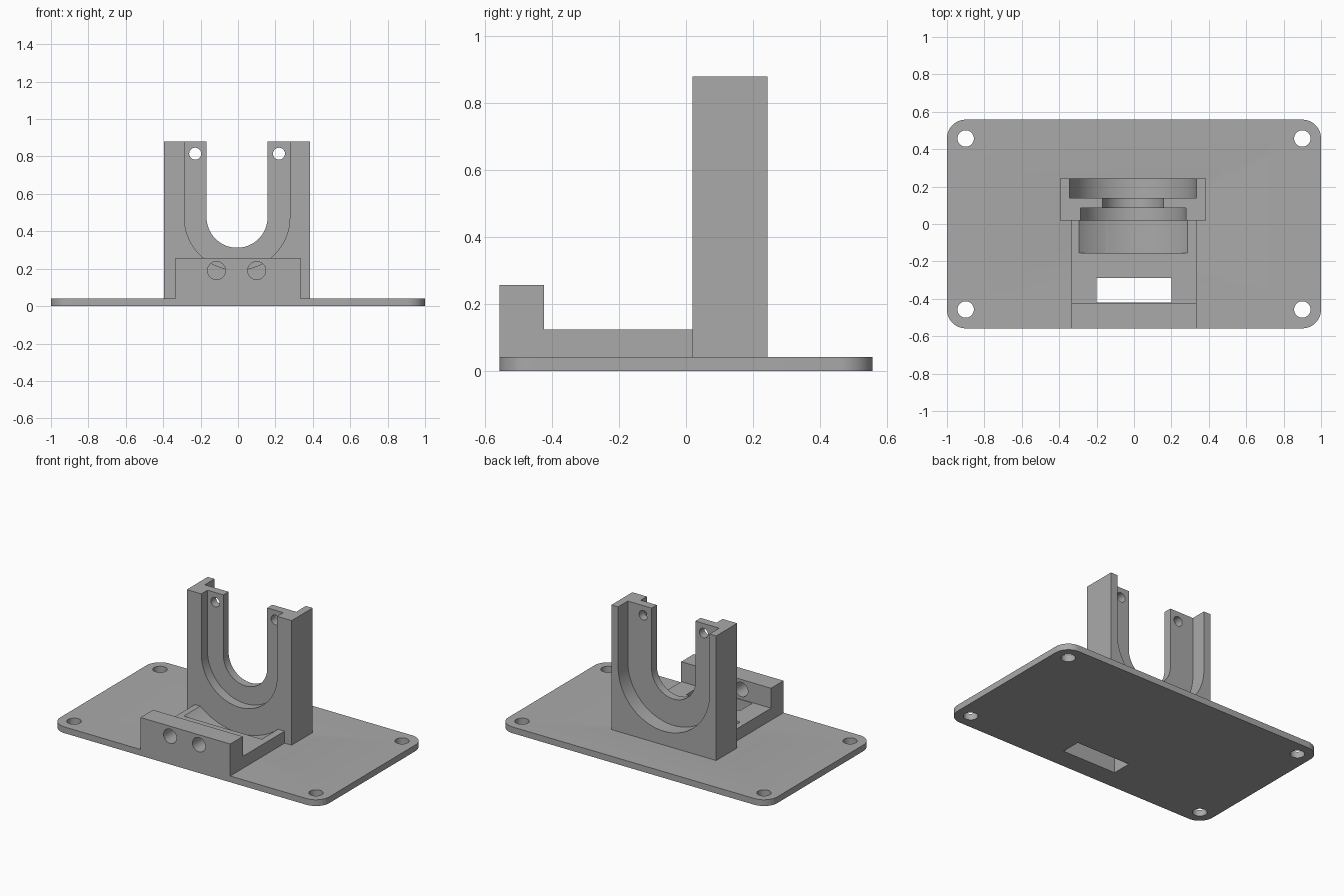
import bpy, bmesh, math
from mathutils import Matrix

cube = bpy.data.objects.get("Cube")
if cube:
    bpy.data.objects.remove(cube, do_unlink=True)

# Single grey plastic
grey = bpy.data.materials.new("grey plastic")
grey.use_nodes = True
grey.diffuse_color = (0.4, 0.4, 0.4, 1)
grey.node_tree.nodes["Principled BSDF"].inputs["Base Color"].default_value = (0.4, 0.4, 0.4, 1)

PLATE_TOP = 0.042
MID_X, ARC_Z = -0.005, 0.475      # shared axis of the motor cradle


def arc(cx, cy, r, start, end, n):
    """Points along an arc, angles in degrees."""
    return [(cx + r * math.cos(math.radians(start + (end - start) * i / n)),
             cy + r * math.sin(math.radians(start + (end - start) * i / n))) for i in range(n + 1)]


def circle(cx, cy, r, n=48):
    return arc(cx, cy, r, 0, 360, n)[:-1]


def rect(x0, x1, y0, y1):
    return [(x0, y0), (x1, y0), (x1, y1), (x0, y1)]


def prism(name, points, a, b, axis="Z"):
    """Extrude a profile from a to b along z (xy profile), y (xz) or x (yz)."""
    place = {"Z": lambda p, d: (p[0], p[1], d),
             "Y": lambda p, d: (p[0], d, p[1]),
             "X": lambda p, d: (d, p[0], p[1])}[axis]
    bm = bmesh.new()
    face = bm.faces.new([bm.verts.new(place(p, a)) for p in points])
    ext = bmesh.ops.extrude_face_region(bm, geom=[face])
    shift = [v for v in ext["geom"] if isinstance(v, bmesh.types.BMVert)]
    bmesh.ops.translate(bm, verts=shift, vec=place((0, 0), b - a))
    bmesh.ops.recalc_face_normals(bm, faces=bm.faces[:])
    mesh = bpy.data.meshes.new(name)
    bm.to_mesh(mesh)
    bm.free()
    obj = bpy.data.objects.new(name, mesh)
    bpy.context.collection.objects.link(obj)
    mesh.materials.append(grey)
    return obj


def cut(obj, *profile):
    """Subtract an extruded profile from a part."""
    cutter = prism("cutter", *profile)
    cutter.hide_render = True
    mod = obj.modifiers.new("cut", "BOOLEAN")
    mod.operation, mod.solver, mod.object = "DIFFERENCE", "EXACT", cutter
    bpy.context.view_layer.objects.active = obj
    bpy.ops.object.modifier_apply(modifier=mod.name)
    bpy.data.objects.remove(cutter, do_unlink=True)


def u_shape(r):
    """Slot open at the top with a half-round bottom."""
    return arc(MID_X, ARC_Z, r, 180, 360, 48) + [(MID_X + r, 1.0), (MID_X - r, 1.0)]


# Rounded base plate with corner screw holes
R = 0.1
outline = []
for sx, sy, start in ((1, 1, 0), (-1, 1, 90), (-1, -1, 180), (1, -1, 270)):
    outline += arc(sx * (1 - R), sy * (0.558 - R), R, start, start + 90, 12)
plate = prism("base_plate", outline, 0, PLATE_TOP)
for sx in (-1, 1):
    for sy in (-1, 1):
        cut(plate, circle(sx * 0.9, sy * 0.457, 0.044), -0.1, 0.2)

# Stepped front block: low bed with a raised ridge at the front edge
bed = prism("front_block", [(-0.558, PLATE_TOP), (0.02, PLATE_TOP), (0.02, 0.123),
                            (-0.425, 0.123), (-0.425, 0.257), (-0.558, 0.257)],
            -0.335, 0.333, "X")
for x in (-0.115, 0.1):
    cut(bed, circle(x, 0.19, 0.048), -0.7, -0.3, "Y")

# Curved motor relief and rectangular window through bed and plate
for part in (bed, plate):
    cut(part, circle(MID_X, ARC_Z, 0.456, 128), -0.155, 0.0201, "Y")
    cut(part, rect(-0.2, 0.2, -0.42, -0.288), -0.1, 0.4)

# Upright motor holder: front pocket, back pocket, through slot and ear holes
upright = prism("upright_holder", rect(-0.395, 0.385, PLATE_TOP, 0.88), 0.02, 0.243, "Y")
cut(upright, u_shape(0.282), -0.1, 0.085, "Y")
cut(upright, u_shape(0.34), 0.14, 0.4, "Y")
cut(upright, u_shape(0.163), -0.1, 0.4, "Y")
for s in (-1, 1):
    cut(upright, circle(MID_X + s * 0.224, 0.815, 0.032, 32), 0.05, 0.2, "Y")

# Smooth curved walls, keep edges crisp
bpy.ops.object.select_all(action="DESELECT")
for part in (plate, bed, upright):
    part.select_set(True)
bpy.context.view_layer.objects.active = plate
bpy.ops.object.shade_smooth_by_angle(angle=math.radians(30))
